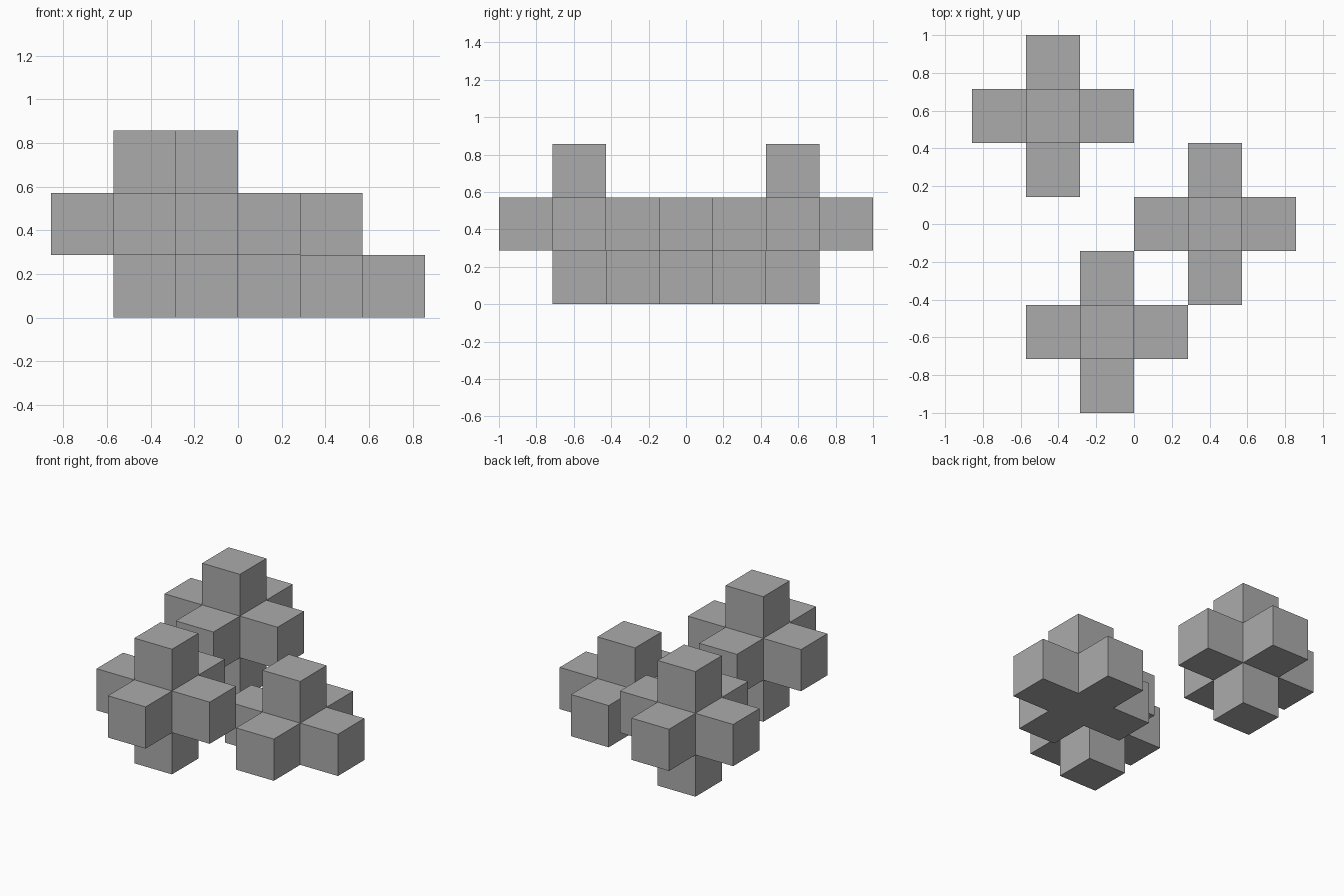
import bpy
import bmesh
from mathutils import Vector

default = bpy.data.objects.get("Cube")
if default:
    bpy.data.objects.remove(default, do_unlink=True)

U = 2 / 7  # edge of one block

# Plain grey shared by all clusters
GREY = (0.41, 0.41, 0.41, 1)
grey = bpy.data.materials.new("plain_grey")
grey.use_nodes = True
grey.diffuse_color = GREY
grey.node_tree.nodes["Principled BSDF"].inputs["Base Color"].default_value = GREY


def block_cluster(name, core, has_foot=True):
    """Core block with one block grown from each side; core is in block units."""
    bm = bmesh.new()
    bmesh.ops.create_cube(bm, size=U)
    bm.normal_update()
    sides = [f for f in bm.faces if has_foot or f.normal.z > -0.5]
    directions = [f.normal.copy() for f in sides]
    arms = bmesh.ops.extrude_discrete_faces(bm, faces=sides)["faces"]
    # Push each new cap outwards from the core
    for cap in arms:
        centre = cap.calc_center_median()
        way = max(directions, key=lambda d: d.dot(centre))
        bmesh.ops.translate(bm, verts=cap.verts[:], vec=way * U)
    bmesh.ops.recalc_face_normals(bm, faces=bm.faces[:])
    mesh = bpy.data.meshes.new(name)
    bm.to_mesh(mesh)
    bm.free()
    mesh.materials.append(grey)
    obj = bpy.data.objects.new(name, mesh)
    obj.location = Vector(core) * U
    bpy.context.collection.objects.link(obj)
    return obj


# Two full clusters stand on a foot block, the third lies flat on the ground
block_cluster("back_cluster", (-1.5, 2, 1.5))
block_cluster("front_cluster", (-0.5, -2, 1.5))
block_cluster("low_cluster", (1.5, 0, 0.5), has_foot=False)
